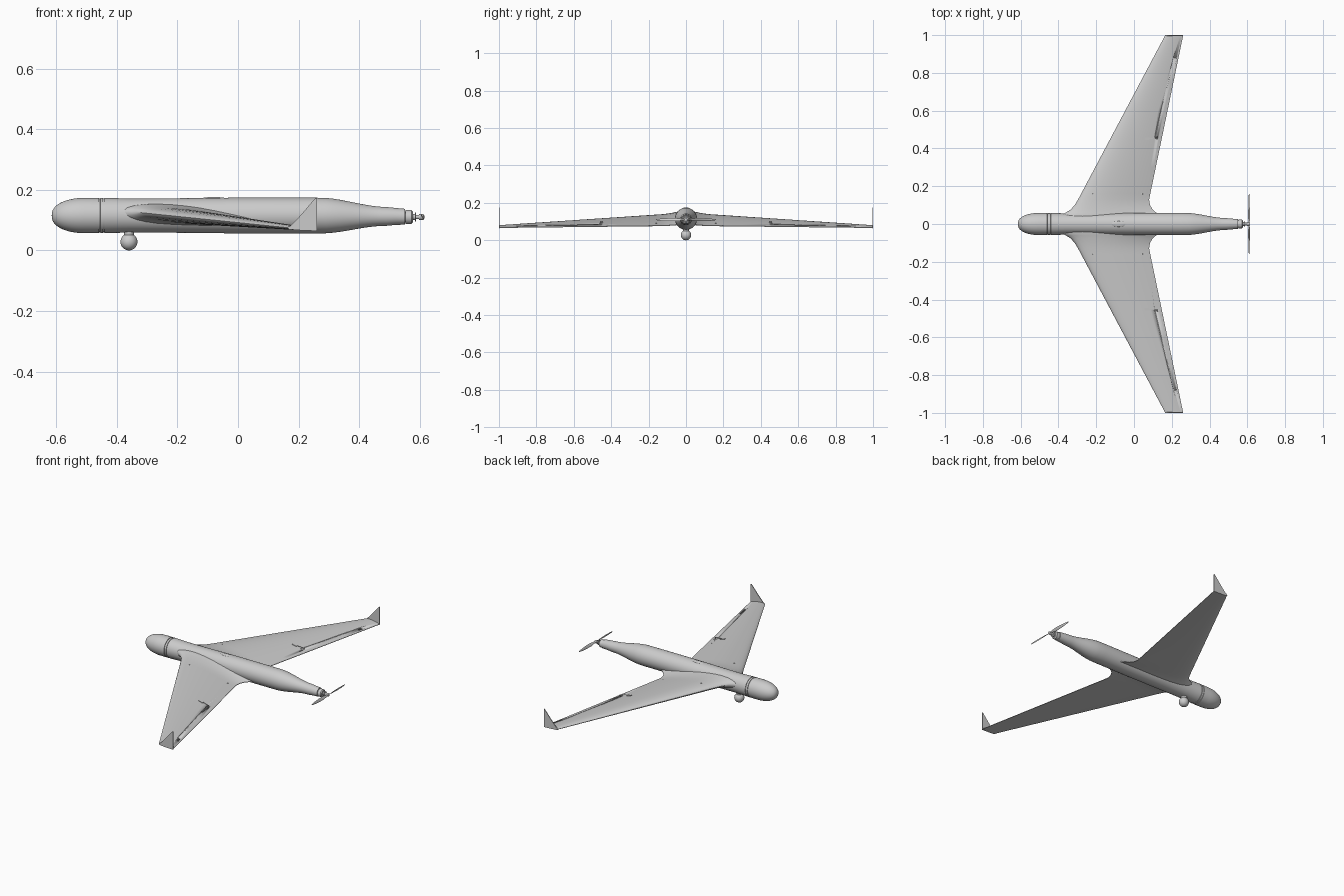
import bpy, bmesh, math
from mathutils import Vector, Matrix

if "Cube" in bpy.data.objects:
    bpy.data.objects.remove(bpy.data.objects["Cube"])


def finish(bm, name, angle=35):
    bmesh.ops.recalc_face_normals(bm, faces=bm.faces)
    me = bpy.data.meshes.new(name)
    bm.to_mesh(me)
    bm.free()
    ob = bpy.data.objects.new(name, me)
    bpy.context.collection.objects.link(ob)
    bpy.ops.object.select_all(action='DESELECT')
    ob.select_set(True)
    bpy.context.view_layer.objects.active = ob
    bpy.ops.object.shade_smooth_by_angle(angle=math.radians(angle))
    return ob


def loft(bm, rings):
    loops = [[bm.verts.new(p) for p in r] for r in rings]
    for a, b in zip(loops, loops[1:]):
        n = len(a)
        for i in range(n):
            bm.faces.new((a[i], a[(i + 1) % n], b[(i + 1) % n], b[i]))
    bm.faces.new(loops[0])
    bm.faces.new(loops[-1])


def lathe(name, profile, angle=35, n=48):
    # profile entries: x, radius, axis height
    bm = bmesh.new()
    loft(bm, [[(x, r * math.cos(2 * math.pi * i / n), z + r * math.sin(2 * math.pi * i / n))
               for i in range(n)] for x, r, z in profile])
    return finish(bm, name, angle)


def add_box(bm, p, q, w, h):
    # bar from p to q
    p, q = Vector(p), Vector(q)
    d = q - p
    rot = d.to_track_quat('X', 'Z').to_matrix().to_4x4()
    m = Matrix.Translation((p + q) / 2) @ rot @ Matrix.Diagonal((d.length, w, h, 1))
    bmesh.ops.create_cube(bm, size=1, matrix=m)


def smoothstep(t):
    return t * t * (3 - 2 * t)


# Fuselage: rounded nose, collar grooves, tapered tail
Z = 0.115
body = [(-0.505 - 0.11 * math.cos(a), max(0.0005, 0.0585 * math.sin(a) ** 0.85), Z)
        for a in [math.pi / 2 * i / 14 for i in range(15)]]
for gx in (-0.457, -0.443):
    body += [(gx - 0.0025, 0.0585, Z), (gx - 0.002, 0.0555, Z),
             (gx + 0.002, 0.0555, Z), (gx + 0.0025, 0.0585, Z)]
body += [(-0.41, 0.0575, Z), (-0.36, 0.056, Z), (-0.28, 0.056, Z), (-0.15, 0.0575, Z),
         (0.0, 0.059, Z), (0.15, 0.059, Z), (0.25, 0.059, Z)]
for i in range(1, 11):
    t = i / 10
    body.append((0.27 + 0.22 * t, 0.059 - 0.028 * smoothstep(t), Z - 0.003 * t))
body += [(0.52, 0.028, 0.112), (0.551, 0.026, 0.111)]
lathe("fuselage", body, 30)

# Tail motor and propeller hub
lathe("motor", [(0.545, 0.018, 0.11), (0.552, 0.018, 0.11), (0.553, 0.023, 0.11), (0.572, 0.023, 0.11),
                (0.577, 0.018, 0.11), (0.577, 0.01, 0.11), (0.584, 0.01, 0.11), (0.584, 0.015, 0.11),
                (0.588, 0.015, 0.11), (0.588, 0.007, 0.11), (0.598, 0.007, 0.11), (0.598, 0.01, 0.11),
                (0.613, 0.009, 0.11), (0.615, 0.005, 0.11)], 30, 32)

# Two-bladed propeller, twisted along its length
blades = [(0.0, 0.010, 40), (0.02, 0.011, 45), (0.05, 0.019, 32), (0.09, 0.018, 24),
          (0.13, 0.013, 18), (0.155, 0.007, 15), (0.16, 0.003, 15)]
bm = bmesh.new()
for s in (1, -1):
    rings = []
    for y, c, tw in blades:
        a = math.radians(tw)
        ring = []
        for k in range(10):
            u = math.cos(k * math.pi / 5) * c / 2
            v = math.sin(k * math.pi / 5) * 0.0013
            ring.append((0.609 + (u * math.sin(a) + v * math.cos(a)), s * y,
                         0.11 + s * (u * math.cos(a) - v * math.sin(a))))
        rings.append(ring)
    loft(bm, rings)
finish(bm, "propeller", 40)

# Camera ball on a short neck
bm = bmesh.new()
bmesh.ops.create_uvsphere(bm, u_segments=32, v_segments=20, radius=0.028,
                          matrix=Matrix.Translation((-0.36, 0, 0.028)))
bmesh.ops.create_cone(bm, cap_ends=True, segments=24, radius1=0.016, radius2=0.018, depth=0.02,
                      matrix=Matrix.Translation((-0.36, 0, 0.057)))
finish(bm, "camera_ball")

# Wing sections: y, leading x, trailing x, leading z, trailing z, thickness
SECT = [(0.0, -0.41, 0.17, 0.125, 0.085, 0.070), (0.05, -0.385, 0.135, 0.125, 0.082, 0.064),
        (0.06, -0.362, 0.118, 0.125, 0.081, 0.060), (0.075, -0.337, 0.100, 0.125, 0.080, 0.055),
        (0.10, -0.314, 0.085, 0.124, 0.078, 0.050), (0.13, -0.296, 0.080, 0.122, 0.077, 0.047),
        (0.997, 0.164, 0.260, 0.075, 0.067, 0.013)]


def wing_point(y, f, side):
    for a, b in zip(SECT, SECT[1:]):
        if y <= b[0]:
            break
    t = (y - a[0]) / (b[0] - a[0])
    _, x0, x1, z0, z1, th = [p + (q - p) * t for p, q in zip(a, b)]
    h = 5 * th * (0.2969 * f ** 0.5 - 0.126 * f - 0.3516 * f * f + 0.2843 * f ** 3 - 0.1015 * f ** 4)
    h += 0.001 * f
    camber = 0.5 * th * f * (1 - f)
    return Vector((x0 + (x1 - x0) * f, y, z0 + (z1 - z0) * f + camber + side * h))


# One continuous wing from tip to tip
fr = [(1 - math.cos(math.pi * i / 16)) / 2 for i in range(17)]
half = [s[0] for s in SECT[1:-1]] + [0.16, 0.3, 0.45, 0.6, 0.75, 0.88, 0.997]
rings = []
for y in [-v for v in reversed(half)] + [0] + half:
    ring = [wing_point(abs(y), f, 1) for f in reversed(fr)]
    ring += [wing_point(abs(y), f, -1) for f in fr[1:]]
    rings.append([(p.x, y, p.z) for p in ring])
bm = bmesh.new()
loft(bm, rings)
wing = finish(bm, "wing", 35)

# Slim cutters for the aileron seams
bm = bmesh.new()
for s in (1, -1):
    flip = Vector((1, s, 1))
    for ya, fa, yb, fb in ((0.45, 0.86, 0.88, 0.80), (0.45, 0.863, 0.45, 1.1), (0.88, 0.803, 0.88, 1.2)):
        pa, pb = wing_point(ya, min(fa, 1), 1), wing_point(yb, min(fb, 1), 1)
        if fb > 1:
            pb.x += 0.02
        add_box(bm, pa * flip, pb * flip, 0.003, 0.004)
cutter = finish(bm, "aileron_seam_cutter")
cutter.hide_render = True
cutter.hide_viewport = True
cutter.display_type = 'WIRE'
mod = wing.modifiers.new("seams", 'BOOLEAN')
mod.operation = 'DIFFERENCE'
mod.solver = 'EXACT'
mod.use_self = True
mod.object = cutter

for s, side in ((1, "left"), (-1, "right")):
    flip = Vector((1, s, 1))
    # Upright winglet at the wing tip
    bm = bmesh.new()
    outline = [(0.164, 0.073), (0.185, 0.092), (0.215, 0.125), (0.24, 0.155), (0.255, 0.172),
               (0.26, 0.174), (0.26, 0.064), (0.21, 0.066), (0.17, 0.069)]
    loft(bm, [[(x, s * y, z) for x, z in outline] for y in (0.996, 1.0)])
    finish(bm, side + "_winglet", 30)

    # Aileron servo cover, push rod and control horn
    bm = bmesh.new()
    p = wing_point(0.452, 0.66, 1)
    q = wing_point(0.452, 0.76, 1)
    add_box(bm, p * flip, q * flip, 0.014, 0.006)
    up = Vector((0, 0, 0.008))
    r = wing_point(0.46, 0.91, 1)
    add_box(bm, (q + up * 0.5) * flip, (r + up) * flip, 0.002, 0.002)
    add_box(bm, r * flip - up * 0.2, r * flip + up * 1.2, 0.006, 0.003)
    finish(bm, side + "_aileron_linkage", 30)

    # Wing joint screws
    bm = bmesh.new()
    for f in (0.18, 0.88):
        c = wing_point(0.16, f, 1) * flip
        bmesh.ops.create_cone(bm, cap_ends=True, segments=12, radius1=0.005, radius2=0.004,
                              depth=0.003, matrix=Matrix.Translation(c))
    finish(bm, side + "_wing_screws", 30)

# Low hatch on the top of the fuselage
bm = bmesh.new()
bmesh.ops.create_uvsphere(bm, u_segments=24, v_segments=12, radius=1,
                          matrix=Matrix.Translation((-0.08, 0, 0.171)) @ Matrix.Diagonal((0.04, 0.015, 0.005, 1)))
finish(bm, "top_hatch")
